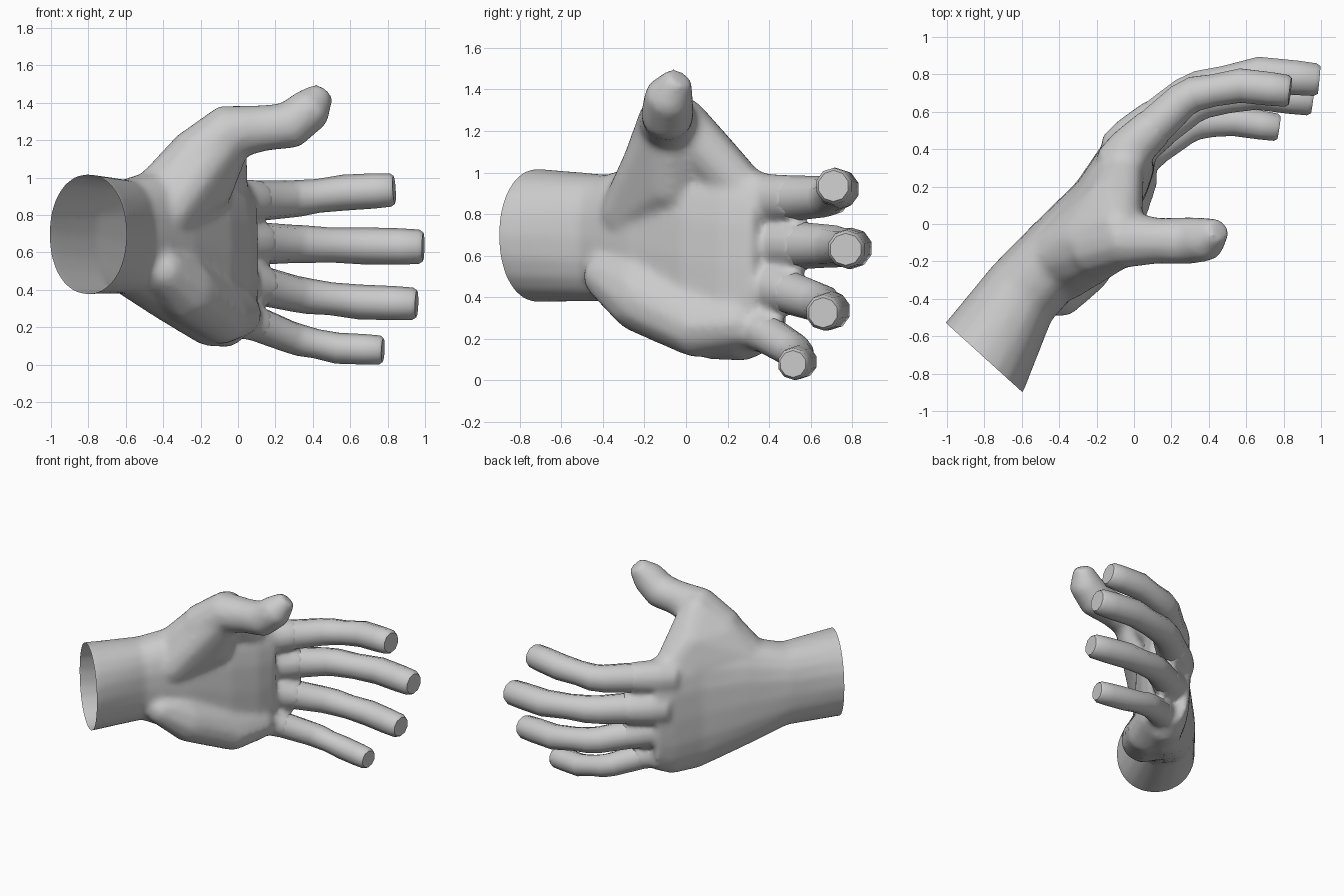
import bpy, bmesh, math
from mathutils import Vector

if "Cube" in bpy.data.objects:
    bpy.data.objects.remove(bpy.data.objects["Cube"])

Z = Vector((0, 0, 1))
ALONG = Vector((0.67, 0.74, 0)).normalized()   # wrist -> fingers
PALM = Vector((0.74, -0.67, 0)).normalized()   # direction the palm faces


def se(v, p):
    return math.copysign(abs(v) ** p, v)


def skin(bm, rings):
    """Bridge a list of point rings and cap both ends."""
    vs = [[bm.verts.new(p) for p in r] for r in rings]
    n = len(vs[0])
    for a, b in zip(vs, vs[1:]):
        for i in range(n):
            j = (i + 1) % n
            bm.faces.new((a[i], a[j], b[j], b[i]))
    bm.faces.new(vs[0][::-1])
    bm.faces.new(vs[-1])


def tube(bm, path, n=12):
    """Tapered limb along (x, y, z, radius) stations."""
    pts = [Vector(p[:3]) for p in path]
    rings = []
    for k, c in enumerate(pts):
        t = (pts[min(k + 1, len(pts) - 1)] - pts[max(k - 1, 0)]).normalized()
        side = t.cross(Z).normalized()
        up = side.cross(t)
        r = path[k][3]
        rings.append([c + r * (math.cos(a) * side + math.sin(a) * up)
                      for a in [2 * math.pi * (i + 0.5) / n for i in range(n)]])
    skin(bm, rings)


def blob(bm, balls):
    """Convex hull around (x, y, z, radius) balls, added as a closed shell."""
    src = bmesh.new()
    bmesh.ops.create_icosphere(src, subdivisions=2, radius=1)
    unit = [v.co.copy() for v in src.verts]
    src.free()
    tmp = bmesh.new()
    for x, y, z, r in balls:
        for u in unit:
            tmp.verts.new(Vector((x, y, z)) + u * r)
    bmesh.ops.convex_hull(tmp, input=tmp.verts[:])
    bmesh.ops.delete(tmp, geom=[v for v in tmp.verts if not v.link_faces], context='VERTS')
    me = bpy.data.meshes.new("hull")
    tmp.to_mesh(me)
    tmp.free()
    bm.from_mesh(me)
    bpy.data.meshes.remove(me)


def finish(bm, name, angle):
    bmesh.ops.recalc_face_normals(bm, faces=bm.faces)
    me = bpy.data.meshes.new(name)
    bm.to_mesh(me)
    bm.free()
    ob = bpy.data.objects.new(name, me)
    bpy.context.collection.objects.link(ob)
    bpy.ops.object.select_all(action='DESELECT')
    ob.select_set(True)
    bpy.context.view_layer.objects.active = ob
    bpy.ops.object.shade_smooth_by_angle(angle=math.radians(angle))
    return ob


# Fingers: base, middle knuckle, end knuckle, tip, radius
fingers = {
    "index_finger": ((-0.03, 0.39, 0.87), (0.29, 0.69, 0.885), (0.57, 0.74, 0.92), (0.835, 0.71, 0.935), 0.096),
    "middle_finger": ((-0.01, 0.45, 0.65), (0.31, 0.715, 0.645), (0.67, 0.80, 0.635), (0.99, 0.77, 0.63), 0.099),
    "ring_finger": ((-0.01, 0.40, 0.455), (0.34, 0.65, 0.37), (0.65, 0.70, 0.335), (0.955, 0.66, 0.325), 0.093),
    "little_finger": ((-0.03, 0.31, 0.27), (0.31, 0.53, 0.135), (0.53, 0.55, 0.088), (0.775, 0.515, 0.078), 0.083)}

# Wrist and palm: sections (x, y, half thickness, z low, z high, squareness)
bm = bmesh.new()
sections = [
    (-0.90, -0.825, 0.285, 0.37, 1.02, 0.95),
    (-0.80, -0.715, 0.28, 0.375, 1.02, 0.95),
    (-0.60, -0.37, 0.215, 0.38, 0.99, 0.85),
    (-0.39, -0.15, 0.21, 0.24, 1.06, 0.8),
    (-0.17, 0.10, 0.185, 0.10, 1.08, 0.8),
    (-0.06, 0.28, 0.175, 0.09, 1.03, 0.75),
    (0.01, 0.41, 0.145, 0.15, 0.99, 0.75)]
rings = []
for x, y, half, lo, hi, p in sections:
    c = Vector((x, y, (lo + hi) / 2))
    rings.append([c + PALM * half * se(math.cos(a), p) + Z * (hi - lo) / 2 * se(math.sin(a), p)
                  for a in [2 * math.pi * i / 20 for i in range(20)]])
skin(bm, rings)

# Thumb
tube(bm, [(-0.23, -0.12, 1.09, 0.17), (-0.04, -0.08, 1.245, 0.155),
          (0.14, -0.09, 1.265, 0.125), (0.28, -0.09, 1.28, 0.13), (0.39, -0.08, 1.37, 0.12),
          (0.455, -0.03, 1.46, 0.065)])
# Ball of the thumb
blob(bm, [(-0.38, -0.28, 0.80, 0.14), (-0.42, -0.18, 0.90, 0.16), (-0.23, -0.12, 1.08, 0.17),
          (-0.17, -0.07, 0.95, 0.15), (-0.05, -0.08, 1.24, 0.14)])
# Web between thumb and index finger
blob(bm, [(-0.42, -0.14, 0.93, 0.13), (-0.26, -0.09, 1.10, 0.14), (-0.08, -0.02, 1.24, 0.13),
          (-0.12, 0.13, 1.07, 0.13), (-0.05, 0.32, 0.88, 0.11)])
# Heel of the palm below the little finger
blob(bm, [(-0.39, -0.38, 0.50, 0.12), (-0.27, -0.21, 0.39, 0.17), (-0.33, -0.2, 0.47, 0.17),
          (-0.09, 0.05, 0.26, 0.155), (0.0, 0.24, 0.27, 0.13)])
# Finger roots flowing out of the palm
for a, b, c, d, r in fingers.values():
    a, b = Vector(a), Vector(b)
    tube(bm, [(*(a + (b - a) * f), r * s) for f, s in ((-0.3, 1.2), (0, 1.32), (0.3, 1.24), (0.5, 1.14))])

# Fuse these masses into one soft skin
hand = finish(bm, "palm_and_thumb", 50)
m = hand.modifiers.new("fuse", 'REMESH')
m.mode = 'VOXEL'
m.voxel_size = 0.02
m = hand.modifiers.new("soften", 'SMOOTH')
m.factor = 0.5
m.iterations = 12
dg = bpy.context.evaluated_depsgraph_get()
bm = bmesh.new()
bm.from_mesh(bpy.data.meshes.new_from_object(hand.evaluated_get(dg)))
bpy.data.objects.remove(hand)
# Cut the wrist open
bmesh.ops.bisect_plane(bm, geom=bm.verts[:] + bm.edges[:] + bm.faces[:],
                       plane_co=(-0.80, -0.715, 0.7), plane_no=-ALONG, clear_outer=True)
finish(bm, "palm_and_thumb", 50)

# Free part of each finger
for name, (a, b, c, d, r) in fingers.items():
    a, b, c, d = map(Vector, (a, b, c, d))
    stations = [(a.lerp(b, 0.35), 1.14), (a.lerp(b, 0.5), 1.12), (a.lerp(b, 0.9), 1.04), (b.lerp(c, 0.12), 1.02),
                (b.lerp(c, 0.5), 0.94), (c, 1.0), (c.lerp(d, 0.6), 0.98), (c.lerp(d, 0.93), 0.93), (d, 0.78)]
    bm = bmesh.new()
    tube(bm, [(*p, r * s) for p, s in stations], 10)
    finish(bm, name, 40)
